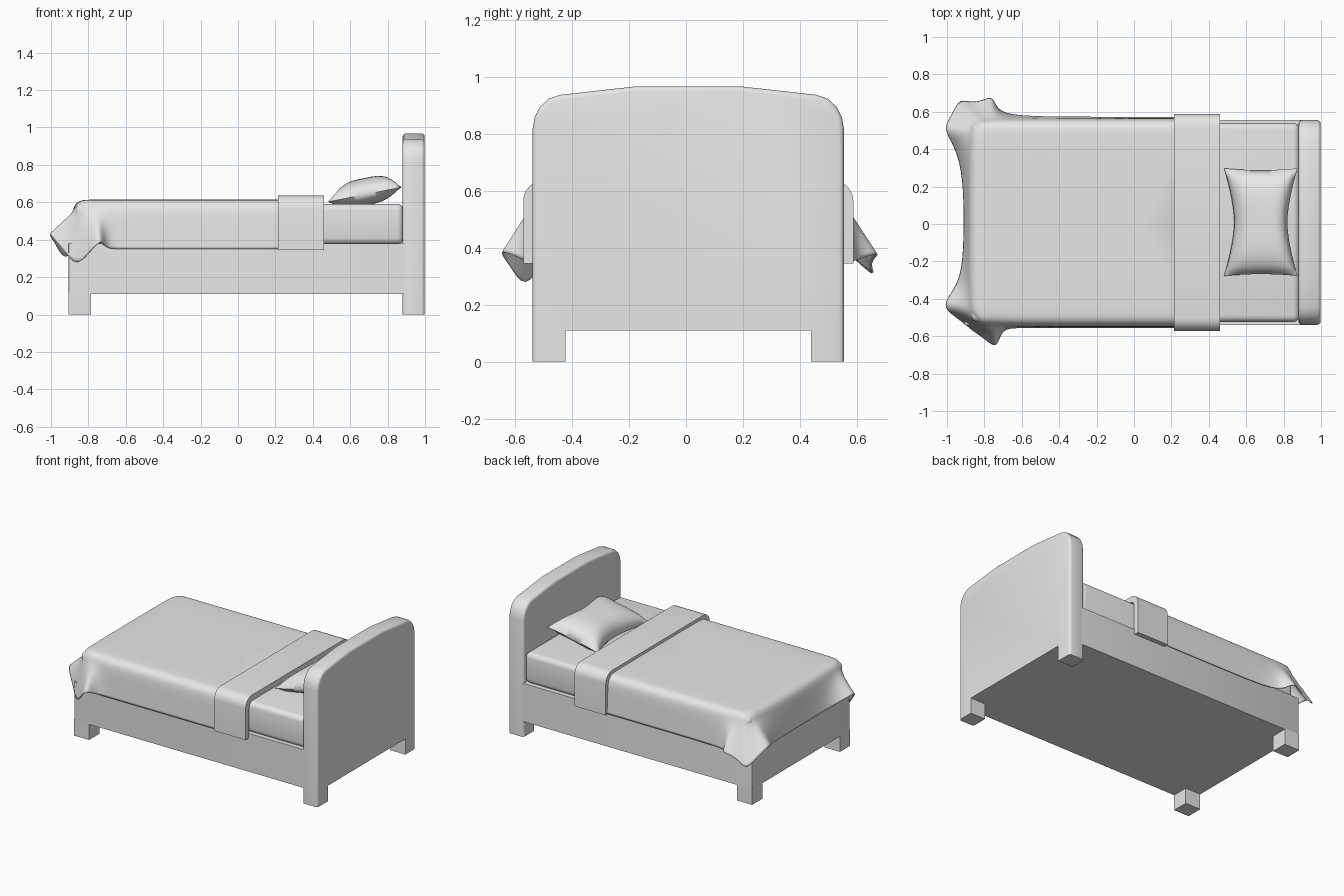
import bpy, bmesh
from math import sin, cos, pi
from mathutils import Vector

cube = bpy.data.objects.get("Cube")
if cube:
    bpy.data.objects.remove(cube)

CY = 0.008  # bed centre line

grey = bpy.data.materials.new("light grey")
grey.use_nodes = True
grey.diffuse_color = (0.8, 0.8, 0.8, 1)
grey.node_tree.nodes["Principled BSDF"].inputs["Base Color"].default_value = (0.8, 0.8, 0.8, 1)


def finish(name, bm, smooth=None):
    bmesh.ops.recalc_face_normals(bm, faces=bm.faces)
    mesh = bpy.data.meshes.new(name)
    bm.to_mesh(mesh)
    bm.free()
    mesh.materials.append(grey)
    ob = bpy.data.objects.new(name, mesh)
    bpy.context.collection.objects.link(ob)
    if smooth:
        bpy.ops.object.select_all(action='DESELECT')
        ob.select_set(True)
        bpy.context.view_layer.objects.active = ob
        bpy.ops.object.shade_smooth_by_angle(angle=smooth)
    return ob


def box(name, lo, hi, bevel=0, segments=4, pick=lambda e: True):
    bm = bmesh.new()
    bmesh.ops.create_cube(bm, size=1)
    for v in bm.verts:
        v.co = [(a + b) / 2 + c * (b - a) for a, b, c in zip(lo, hi, v.co)]
    if bevel:
        bmesh.ops.bevel(bm, geom=[e for e in bm.edges if pick(e)], offset=bevel,
                        segments=segments, profile=0.5, affect='EDGES')
    return finish(name, bm, 0.6 if bevel else None)


# Base frame and foot legs
W = 0.547
box("bed_frame", (-0.905, CY - W, 0.11), (0.9, CY + W, 0.38), 0.008, 2,
    lambda e: all(v.co.x < -0.9 for v in e.verts) and abs(e.verts[0].co.z - e.verts[1].co.z) > 0.1)
for side, name in ((-1, "front_foot_leg"), (1, "back_foot_leg")):
    ys = sorted((CY + side * W, CY + side * (W - 0.115)))
    box(name, (-0.905, ys[0], 0), (-0.785, ys[1], 0.115))

# Headboard with arched top and a cutout between its legs
half = [(0.432, 0.11), (0.432, 0), (W, 0), (W, 0.82), (0.54, 0.86), (0.522, 0.895),
        (0.49, 0.925), (0.45, 0.938), (0.3, 0.955), (0.18, 0.968)]
outline = half + [(-y, z) for y, z in reversed(half)]
bm = bmesh.new()
face = bm.faces.new([bm.verts.new((0.88, CY + y, z)) for y, z in outline])
ext = bmesh.ops.extrude_face_region(bm, geom=[face])
bmesh.ops.translate(bm, vec=(0.118, 0, 0), verts=[v for v in ext["geom"] if isinstance(v, bmesh.types.BMVert)])
rim = [e for e in bm.edges if abs(e.verts[0].co.x - e.verts[1].co.x) < 0.01
       and max(v.co.z for v in e.verts) > 0.2]
bmesh.ops.bevel(bm, geom=rim, offset=0.017, segments=3, profile=0.5, affect='EDGES')
finish("headboard", bm, 0.6)

# Mattress
box("mattress", (-0.87, CY - 0.532, 0.375), (0.885, CY + 0.532, 0.592), 0.035)

# Blanket: stations around the edge, each an upper corner and a hem point
stations = [
    ((0.45, -0.555), (0.45, -0.565, 0.35)),
    ((0.25, -0.555), (0.25, -0.565, 0.35)),
    ((-0.3, -0.555), (-0.3, -0.565, 0.35)),
    ((-0.6, -0.555), (-0.62, -0.565, 0.35)),
    ((-0.7, -0.553), (-0.71, -0.565, 0.35)),
    ((-0.76, -0.55), (-0.73, -0.685, 0.41)),
    ((-0.80, -0.55), (-0.80, -0.62, 0.33)),
    ((-0.835, -0.54), (-0.865, -0.58, 0.255)),
    ((-0.865, -0.51), (-0.93, -0.52, 0.34)),
    ((-0.88, -0.47), (-1.025, -0.46, 0.45)),
    ((-0.882, -0.41), (-0.99, -0.39, 0.42)),
    ((-0.885, -0.3), (-0.925, -0.3, 0.37)),
    ((-0.885, -0.1), (-0.91, -0.1, 0.36)),
    ((-0.885, 0.15), (-0.91, 0.15, 0.36)),
    ((-0.885, 0.33), (-0.93, 0.33, 0.37)),
    ((-0.882, 0.43), (-0.98, 0.44, 0.41)),
    ((-0.88, 0.48), (-1.02, 0.51, 0.44)),
    ((-0.86, 0.52), (-0.97, 0.58, 0.37)),
    ((-0.835, 0.545), (-0.935, 0.67, 0.29)),
    ((-0.80, 0.55), (-0.85, 0.63, 0.35)),
    ((-0.765, 0.553), (-0.75, 0.69, 0.39)),
    ((-0.7, 0.555), (-0.74, 0.6, 0.36)),
    ((-0.6, 0.555), (-0.63, 0.568, 0.35)),
    ((-0.3, 0.555), (-0.3, 0.565, 0.35)),
    ((0.25, 0.555), (0.25, 0.565, 0.35)),
    ((0.45, 0.555), (0.45, 0.565, 0.35)),
]
bm = bmesh.new()
columns = []
for (x, y), hem in stations:
    top = Vector((x, y, 0.55))
    inward = Vector((max(-0.74, x) - x, max(-0.42, min(0.42, y)) - y, 0))
    inward.normalize()
    pts = [top + inward * 0.085 + Vector((0, 0, 0.066)),
           top + inward * 0.04 + Vector((0, 0, 0.06)),
           top + inward * 0.012 + Vector((0, 0, 0.04)), top]
    pts += [top.lerp(Vector(hem), t) for t in (0.35, 0.7, 1)]
    columns.append([bm.verts.new(p + Vector((0, CY, 0))) for p in pts])
for a, b in zip(columns, columns[1:]):
    for i in range(len(a) - 1):
        bm.faces.new((a[i], a[i + 1], b[i + 1], b[i]))
bm.faces.new([c[0] for c in columns])
blanket = finish("blanket", bm, pi)
sub = blanket.modifiers.new("soften", 'SUBSURF')
sub.levels = sub.render_levels = 2
thick = blanket.modifiers.new("thickness", 'SOLIDIFY')
thick.thickness = 0.006

# Folded-back band at the head end of the blanket
def arch(w, top, low, r):
    pts = [(w, low)] + [(w - r + r * cos(a), top - r + r * sin(a))
                        for a in (i * pi / 12 for i in range(7))]
    return pts + [(-y, z) for y, z in reversed(pts)]

bm = bmesh.new()
loop = arch(0.58, 0.636, 0.345, 0.07) + arch(0.54, 0.596, 0.345, 0.04)[::-1]
face = bm.faces.new([bm.verts.new((0.215, CY + y, z)) for y, z in loop])
ext = bmesh.ops.extrude_face_region(bm, geom=[face])
bmesh.ops.translate(bm, vec=(0.245, 0, 0), verts=[v for v in ext["geom"] if isinstance(v, bmesh.types.BMVert)])
finish("blanket_fold", bm, 0.6)

# Pillow: pinched cushion leaning up towards the headboard
N = 24
bm = bmesh.new()
for sign, height in ((1, 0.088), (-1, 0.06)):
    rows = []
    for i in range(N + 1):
        u = 2 * i / N - 1
        row = []
        for j in range(N + 1):
            v = 2 * j / N - 1
            x = 0.678 + 0.197 * u * (1 - 0.28 * (1 - abs(v) ** 1.6))
            y = 0.01 + 0.288 * v * (1 - 0.035 * (1 - u * u))
            puff = ((1 - u ** 4) * (1 - v ** 4)) ** 0.6
            z = 0.642 + 0.2 * (x - 0.678) + sign * height * puff
            row.append(bm.verts.new((x, y, max(z, 0.588))))
        rows.append(row)
    for a, b in zip(rows, rows[1:]):
        for j in range(N):
            bm.faces.new((a[j], a[j + 1], b[j + 1], b[j]))
bmesh.ops.remove_doubles(bm, verts=bm.verts, dist=0.0005)
finish("pillow", bm, 1.2)
